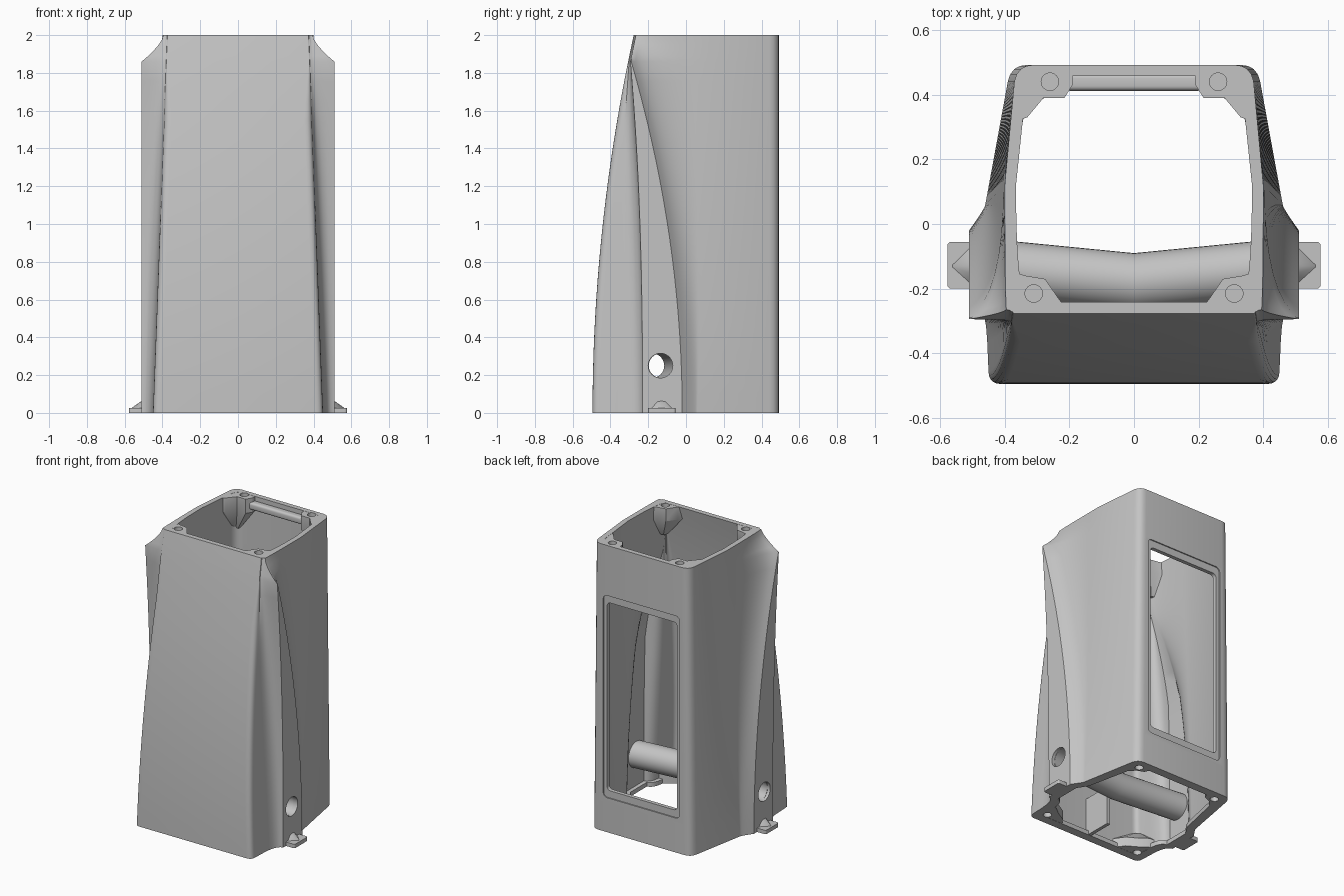
import bpy, bmesh, math
from mathutils import Vector, Matrix

cube = bpy.data.objects.get("Cube")
if cube:
    bpy.data.objects.remove(cube, do_unlink=True)

grey = bpy.data.materials.new("plain_grey")
grey.use_nodes = True
COLOR = (0.55, 0.55, 0.55, 1)
grey.diffuse_color = COLOR
grey.node_tree.nodes["Principled BSDF"].inputs["Base Color"].default_value = COLOR


def clamp(v, lo=0.0, hi=1.0):
    return max(lo, min(hi, v))


def finish(name, bm, smooth=True):
    bmesh.ops.recalc_face_normals(bm, faces=bm.faces)
    mesh = bpy.data.meshes.new(name)
    bm.to_mesh(mesh)
    bm.free()
    mesh.materials.append(grey)
    ob = bpy.data.objects.new(name, mesh)
    bpy.context.collection.objects.link(ob)
    if smooth:
        shade(ob)
    return ob


def shade(ob):
    bpy.ops.object.select_all(action='DESELECT')
    ob.select_set(True)
    bpy.context.view_layer.objects.active = ob
    bpy.ops.object.shade_smooth_by_angle(angle=math.radians(32))


def loft(name, rings, wrap=False):
    """Skin closed rings; wrap joins last to first, otherwise ends are capped."""
    bm = bmesh.new()
    vs = [[bm.verts.new(p) for p in r] for r in rings]
    n = len(vs[0])
    pairs = list(zip(vs, vs[1:])) + ([(vs[-1], vs[0])] if wrap else [])
    for a, b in pairs:
        for i in range(n):
            j = (i + 1) % n
            bm.faces.new((a[i], a[j], b[j], b[i]))
    if not wrap:
        bm.faces.new(vs[0])
        bm.faces.new(vs[-1])
    return finish(name, bm)


def box(name, lo, hi, bevel=0.0, axis=None):
    bm = bmesh.new()
    lo, hi = Vector(lo), Vector(hi)
    bmesh.ops.create_cube(bm, size=1, matrix=Matrix.Translation((lo + hi) / 2)
                          @ Matrix.Diagonal((*(hi - lo), 1)))
    if bevel:
        edges = [e for e in bm.edges
                 if abs((e.verts[0].co - e.verts[1].co).normalized()[axis]) > 0.9]
        bmesh.ops.bevel(bm, geom=edges, offset=bevel, segments=4,
                        profile=0.5, affect='EDGES')
    return finish(name, bm)


def rod(name, centre, radius, depth, along_x=False):
    bm = bmesh.new()
    m = Matrix.Translation(centre)
    if along_x:
        m = m @ Matrix.Rotation(math.pi / 2, 4, 'Y')
    bmesh.ops.create_cone(bm, cap_ends=True, segments=32, radius1=radius,
                          radius2=radius, depth=depth, matrix=m)
    return finish(name, bm)


def cut(ob, cutters):
    bpy.context.view_layer.objects.active = ob
    for c in cutters:
        c.hide_render = True
        mod = ob.modifiers.new("cut", 'BOOLEAN')
        mod.operation, mod.solver, mod.object = 'DIFFERENCE', 'EXACT', c
        bpy.ops.object.modifier_apply(modifier=mod.name)
    shade(ob)


def bez(a, c, b, n):
    return [tuple((1 - t) ** 2 * p + 2 * t * (1 - t) * q + t * t * r
                  for p, q, r in zip(a, c, b)) for t in (i / n for i in range(n + 1))]


TOP, FIN = 2.0, 1.86


def section(z, t=0.0):
    """Cross-section at height z, moved inward by wall thickness t."""
    back, xb = 0.492 - t, 0.38 - 0.01 * z - t
    xk, yk = 0.46 - 0.03 * z - t, 0.06 + 0.03 * z
    front = -0.495 + 0.0545 * z * z + t
    xc = 0.45 - 0.0375 * z - t
    # side strip that narrows to a fin tip near the top
    f = clamp((z - FIN) / (TOP - FIN))
    tip = 0.51 - 0.115 * (1 - (1 - f) ** 1.5)
    yf = -0.23 - 0.065 * (z / FIN) ** 2.5
    yr = -0.02 - 0.078 * z * z
    if t:
        hollow = clamp((yr - yf - 0.04) / 0.1)
        tip = xc + hollow * (tip - t - xc)
        yf, yr = yf + 0.017, yr - 0.01
    yf = max(yf, front + 0.012)
    yr = max(yr, yf + 0.004)
    r = min(0.04, (yf - front) * 0.45)
    half = bez((xb - 0.05, back), (xb, back), (xb + 0.01, back - 0.05), 4)
    half += bez((xk, yk), (xk, min(yr + 0.07, yk - 0.01)), (tip, yr), 8)
    half += bez((tip, yf), (xc + 0.008, yf - 0.1 * r), (xc + 0.004, (yf + front) / 2), 5)
    half += bez((xc, front + r), (xc, front), (xc - r, front), 5)
    pts = half + [(-x, y) for x, y in reversed(half)]
    return [(x, y, z) for x, y in pts]


# Hollow tapered shell
WALL, RIM = 0.035, 0.06
levels = [FIN * i / 18 for i in range(19)] + [1.89, 1.92, 1.95, 1.975, TOP]
outer = [section(z) for z in levels]
inner = [section(z, WALL) for z in reversed(levels[1:])]
inner += [section(0.032, WALL), section(0.03, RIM), section(0, RIM)]
shell = loft("tower_shell", outer + inner, wrap=True)

# Cutters: rear window with shallow recess, side holes, screw holes
window = box("window_cutter", (-0.27, 0.3, 0.29), (0.27, 0.7, 1.6), 0.025, 1)
recess = box("recess_cutter", (-0.295, 0.484, 0.24), (0.295, 0.7, 1.65), 0.03, 1)
side_holes = [rod("side_hole_cutter", (s * 0.5, -0.135, 0.25), 0.065, 0.2, True)
              for s in (-1, 1)]
screws = []
for s in (-1, 1):
    for x, y, z in ((0.26, 0.44, 2.0), (0.31, -0.215, 2.0),
                    (0.31, 0.42, 0.0), (0.37, -0.41, 0.0)):
        screws.append(rod("screw_cutter", (s * x, y, z), 0.027, 0.16))
cut(shell, [recess, window] + side_holes + screws)


# Corner bosses, tapering away from the rim into the corner
def boss(name, outline, corner, z_rim, z_end, hole):
    for s, side in ((1, "left"), (-1, "right")):
        far = [(x + (corner[0] - x) * 0.75, y + (corner[1] - y) * 0.75)
               for x, y in outline]
        mid = z_rim + (z_end - z_rim) * 0.4
        rings = [[(s * x, y, z) for x, y in o]
                 for o, z in ((outline, z_rim), (outline, mid), (far, z_end))]
        ob = loft(side + "_" + name, rings)
        cut(ob, [c for c in screws
                 if (c.data.vertices[0].co.x * s > 0) and hole in c.name])


# mark which cutters serve which boss
for i, c in enumerate(screws):
    c.name = "screw_cutter_" + "abcd"[i % 4] + "_" + str(i // 4)

boss("top_back_boss", [(0.19, 0.47), (0.19, 0.43), (0.215, 0.39), (0.28, 0.39),
                       (0.33, 0.33), (0.36, 0.32), (0.335, 0.47)],
     (0.34, 0.46), 1.999, 1.75, "_a_")
boss("top_front_boss", [(0.21, -0.26), (0.23, -0.235), (0.275, -0.17), (0.335, -0.16),
                        (0.365, -0.15), (0.36, -0.25)],
     (0.355, -0.25), 1.999, 1.78, "_b_")
boss("bottom_back_boss", [(0.22, 0.47), (0.25, 0.4), (0.3, 0.38), (0.345, 0.33),
                          (0.38, 0.3), (0.355, 0.47)],
     (0.355, 0.46), 0.001, 0.16, "_c_")
boss("bottom_front_boss", [(0.2, -0.475), (0.26, -0.39), (0.33, -0.35), (0.38, -0.31),
                           (0.43, -0.3), (0.425, -0.46)],
     (0.42, -0.46), 0.001, 0.16, "_d_")

for c in [window, recess] + side_holes + screws:
    bpy.data.objects.remove(c, do_unlink=True)


# Slightly bent cross tube between the side holes
def tube_ring(x, y, r):
    angles = [2 * math.pi * i / 32 for i in range(32)]
    return [(x, y + r * math.cos(a), 0.25 + r * math.sin(a)) for a in angles]


path = [(-0.49, -0.132), (0, -0.18), (0.49, -0.132)]
loft("cross_tube", [tube_ring(x, y, 0.09) for x, y in path]
     + [tube_ring(x, y, 0.065) for x, y in reversed(path)], wrap=True)

# Rib joining the tube to the front wall, and ledge over the window
box("front_rib", (-0.012, -0.475, 0.002), (0.012, -0.25, 0.27))
box("window_ledge", (-0.2, 0.412, 1.92), (0.2, 0.465, 1.97), 0.015, 0)

# Foot tabs with a gusset on each side
for s, side in ((1, "left"), (-1, "right")):
    xs = sorted((s * 0.48, s * 0.577))
    box(side + "_foot_tab", (xs[0], -0.2, 0), (xs[1], -0.055, 0.027), 0.012, 2)
    bm = bmesh.new()
    for p in ((0.5, -0.195, 0.02), (0.5, -0.06, 0.02), (0.572, -0.13, 0.02),
              (0.5, -0.155, 0.065), (0.5, -0.105, 0.065), (0.515, -0.13, 0.06)):
        bm.verts.new((s * p[0], p[1], p[2]))
    bmesh.ops.convex_hull(bm, input=bm.verts)
    finish(side + "_tab_gusset", bm)
